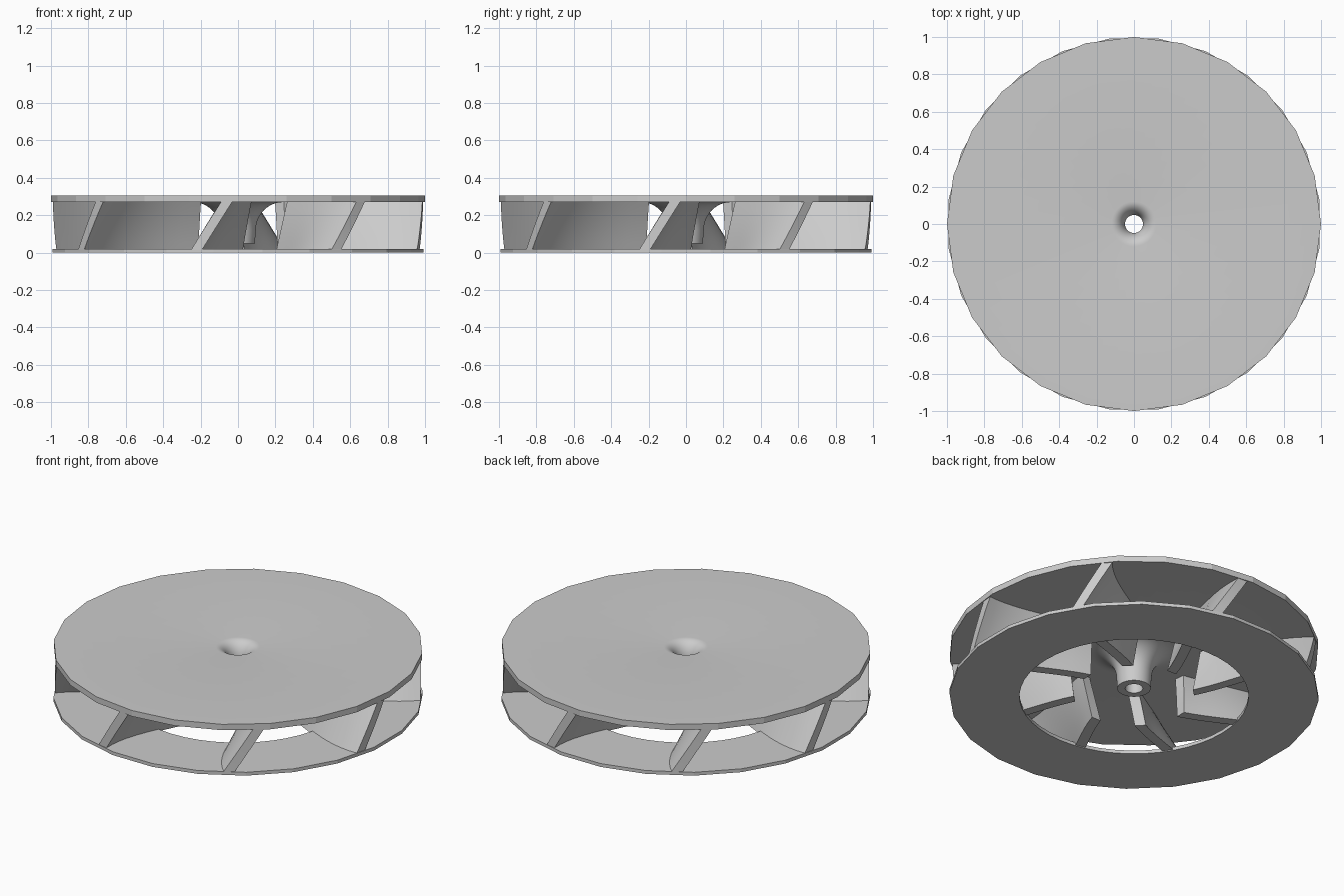
import bpy, bmesh, math
from math import sin, cos, pi, radians
from mathutils import Matrix

cube = bpy.data.objects.get("Cube")
if cube:
    bpy.data.objects.remove(cube)

grey = bpy.data.materials.new("plain_grey")
grey.use_nodes = True
colour = (0.6, 0.6, 0.6, 1)
grey.diffuse_color = colour
grey.node_tree.nodes["Principled BSDF"].inputs["Base Color"].default_value = colour

SIDES = 24          # flat sides of each rim
TOP, UNDER, RING = 0.305, 0.27, 0.02


def finish(bm, name, angle):
    bmesh.ops.recalc_face_normals(bm, faces=bm.faces)
    mesh = bpy.data.meshes.new(name)
    bm.to_mesh(mesh)
    bm.free()
    mesh.materials.append(grey)
    ob = bpy.data.objects.new(name, mesh)
    bpy.context.collection.objects.link(ob)
    bpy.ops.object.select_all(action='DESELECT')
    ob.select_set(True)
    bpy.context.view_layer.objects.active = ob
    bpy.ops.object.shade_smooth_by_angle(angle=radians(angle))
    return ob


def lathe(name, profile, turn=0):
    """Revolve a closed (r, z) loop; points beyond r 0.9 form a flat-sided rim."""
    bm = bmesh.new()
    n = SIDES * 2
    rings = []
    for i in range(n):
        a = 2 * pi * i / n + turn
        chord = cos(pi / SIDES) if i % 2 else 1
        rings.append([bm.verts.new((r * cos(a) * (chord if r > 0.9 else 1),
                                    r * sin(a) * (chord if r > 0.9 else 1), z))
                      for r, z in profile])
    m = len(profile)
    for i in range(n):
        p, q = rings[i], rings[(i + 1) % n]
        for j in range(m):
            k = (j + 1) % m
            bm.faces.new((p[j], q[j], q[k], p[k]))
    return finish(bm, name, 14)


def flare(r0, z0, r1, z1, steps=10):
    """Quarter curve leaving (r0, z0) upright and reaching (r1, z1) level."""
    return [(r1 - (r1 - r0) * cos(t * pi / 2 / steps),
             z0 + (z1 - z0) * sin(t * pi / 2 / steps)) for t in range(steps + 1)]


# Top disc with the flared hub and its bore
outside = [(0.09, 0.05)] + flare(0.095, 0.12, 0.24, UNDER)
bore = flare(0.048, 0.21, 0.12, TOP)[::-1] + [(0.048, 0.05)]
lathe("top_disc_and_hub", outside + [(1, UNDER), (1, TOP)] + bore)

# Bottom ring with the large intake hole
lathe("bottom_ring", [(0.62, 0), (1, 0), (1, RING), (0.62, RING)], pi / SIDES)


def ease(keys, t):
    """Quadratic curve through start, middle and end values."""
    a, b, c = keys
    return a * (1 - t) * (1 - 2 * t) + 4 * b * t * (1 - t) + c * t * (2 * t - 1)


# Leaning, curved blades: angles are measured from the front, inner to outer
def blade(index):
    bm = bmesh.new()
    steps, levels = 12, 5
    grid = {}
    for i in range(steps + 1):
        t = i / steps
        for j in range(levels + 1):
            h = j / levels
            low = ease((-1, -13, -13.3), t)
            high = ease((7, -2, -3.2), t)
            a = radians(low + (high - low) * h)
            inner = 0.325 + 0.035 * h
            r = inner + (0.99 - inner) * t
            z = 0.005 + (UNDER + 0.005) * h
            for side in (-1, 1):
                b = a + side * 0.03 / r
                grid[i, j, side] = bm.verts.new((r * sin(b), -r * cos(b), z))
    for i in range(steps):
        for j in range(levels):
            for s in (-1, 1):
                bm.faces.new([grid[i + u, j + v, s] for u, v in
                              ((0, 0), (1, 0), (1, 1), (0, 1))])
    for i in range(steps):
        for j in (0, levels):
            bm.faces.new((grid[i, j, -1], grid[i + 1, j, -1],
                          grid[i + 1, j, 1], grid[i, j, 1]))
    for j in range(levels):
        for i in (0, steps):
            bm.faces.new((grid[i, j, -1], grid[i, j + 1, -1],
                          grid[i, j + 1, 1], grid[i, j, 1]))
    bm.transform(Matrix.Rotation(index * pi / 4, 4, 'Z'))
    finish(bm, "blade_%d" % (index + 1), 30)


for index in range(8):
    blade(index)
